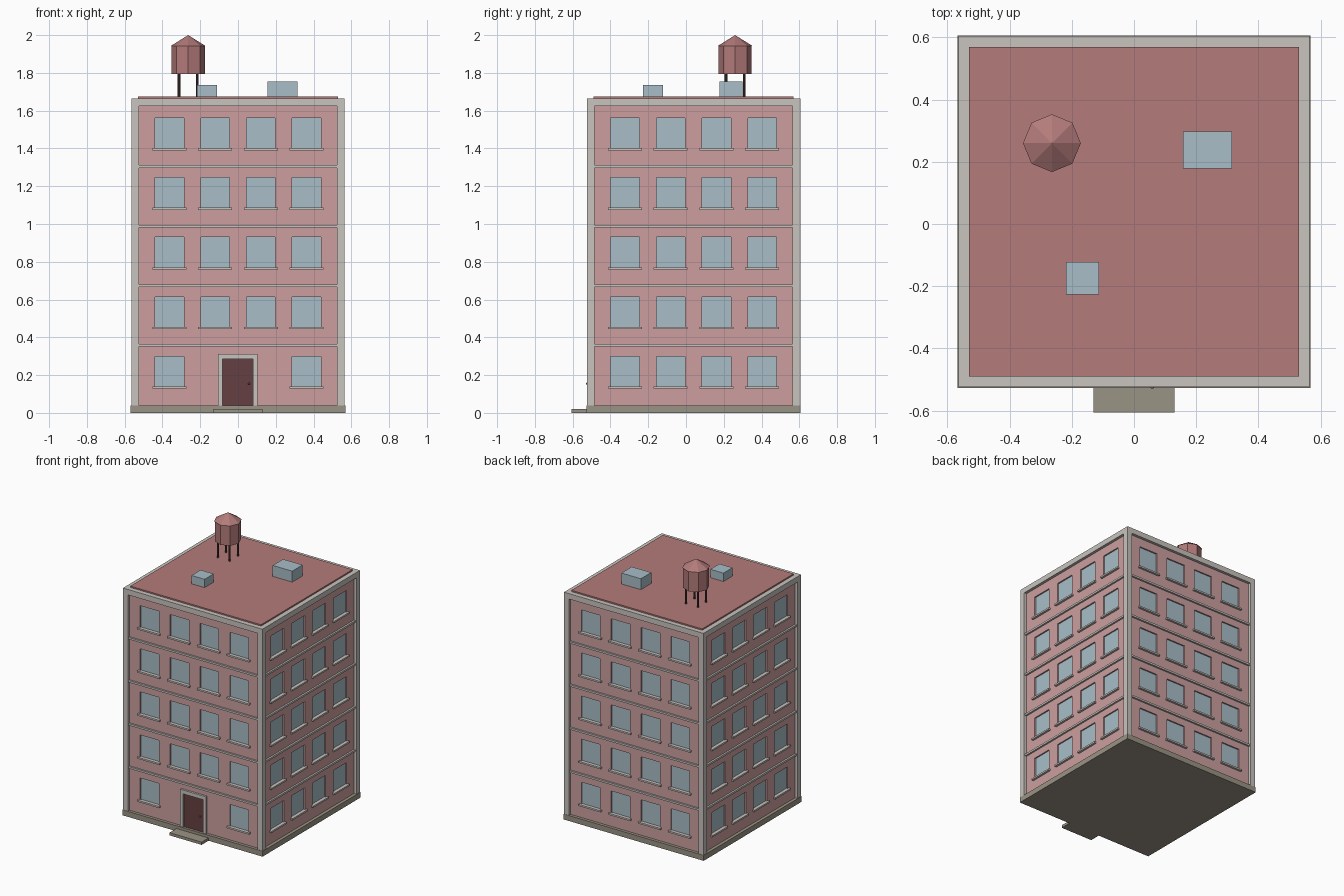
import bpy, bmesh, math
from mathutils import Matrix, Vector

if "Cube" in bpy.data.objects:
    bpy.data.objects.remove(bpy.data.objects["Cube"])

CY = 0.04            # the building sits back to leave room for the step
OUT, IN, WALL = 0.565, 0.525, 0.545   # half widths: frame outside, frame inside, wall face
FLOORS, PITCH = 5, 0.3155
WIN_X = [-0.363, -0.121, 0.121, 0.363]
WIN_W, WIN_H, WIN_Z = 0.152, 0.162, 0.137


def mat(name, r, g, b):
    m = bpy.data.materials.new(name)
    lin = [((c / 255 + 0.055) / 1.055) ** 2.4 for c in (r, g, b)]
    m.diffuse_color = (*lin, 1)
    m.use_nodes = True
    m.node_tree.nodes["Principled BSDF"].inputs["Base Color"].default_value = m.diffuse_color
    return m


PINK = mat("pink wall", 205, 159, 159)
RED = mat("roof red", 179, 123, 122)
STONE = mat("pale stone", 200, 195, 190)
BASE = mat("base stone", 154, 147, 133)
GLASS = mat("pale blue glass", 168, 190, 200)
DOOR = mat("door maroon", 102, 64, 66)
DARK = mat("dark leg", 82, 60, 60)


def finish(name, bm, *mats):
    me = bpy.data.meshes.new(name)
    bm.to_mesh(me)
    bm.free()
    for m in mats:
        me.materials.append(m)
    ob = bpy.data.objects.new(name, me)
    bpy.context.collection.objects.link(ob)
    return ob


def add_box(bm, lo, hi, xf=Matrix()):
    lo, hi = Vector(lo), Vector(hi)
    s = hi - lo
    bmesh.ops.create_cube(bm, size=1, matrix=xf @ Matrix.Translation((lo + hi) / 2)
                          @ Matrix.Diagonal((s.x, s.y, s.z, 1)))


def box(name, lo, hi, m):
    bm = bmesh.new()
    add_box(bm, lo, hi)
    return finish(name, bm, m)


def add_cone(bm, x, y, z0, z1, r0, r1, sides):
    bmesh.ops.create_cone(bm, cap_ends=True, segments=sides, radius1=r0, radius2=r1, depth=z1 - z0,
                          matrix=Matrix.Translation((x, y, (z0 + z1) / 2)))


# Each side is modelled facing -y and turned about the building centre
SIDES = [("front", 0), ("right", 90), ("back", 180), ("left", 270)]
us = [-WALL] + [c + s * WIN_W / 2 for c in WIN_X for s in (-1, 1)] + [WALL]
vs = [0.03] + [WIN_Z + f * PITCH + h for f in range(FLOORS) for h in (0, WIN_H)] + [1.65]

for side, angle in SIDES:
    xf = Matrix.Translation((0, CY, 0)) @ Matrix.Rotation(math.radians(angle), 4, 'Z')
    bays = [(c, f) for c in range(4) for f in range(FLOORS)
            if not (side == "front" and f == 0 and c in (1, 2))]

    # wall with shallow recessed windows
    bm = bmesh.new()
    grid = [[bm.verts.new((u, -WALL, v)) for v in vs] for u in us]
    panes = []
    for i in range(len(us) - 1):
        for j in range(len(vs) - 1):
            f = bm.faces.new((grid[i][j], grid[i + 1][j], grid[i + 1][j + 1], grid[i][j + 1]))
            if i % 2 and j % 2 and (i // 2, j // 2) in bays:
                panes.append(f)
    for f in bmesh.ops.extrude_discrete_faces(bm, faces=panes)["faces"]:
        f.material_index = 1
        bmesh.ops.translate(bm, verts=f.verts, vec=(0, 0.01, 0))
    bm.transform(xf)
    finish(side + "_wall", bm, PINK, GLASS)

    # window sills
    bm = bmesh.new()
    for c, f in bays:
        z = WIN_Z + f * PITCH
        add_box(bm, (WIN_X[c] - 0.09, -0.561, z - 0.009), (WIN_X[c] + 0.09, -0.536, z + 0.003), xf)
    finish(side + "_sills", bm, STONE)

    # floor bands and top beam
    bm = bmesh.new()
    for f in range(FLOORS - 1):
        z = 0.358 + f * PITCH
        add_box(bm, (-IN, -0.558, z - 0.007), (IN, -0.535, z + 0.007), xf)
    add_box(bm, (-IN, -OUT, 1.625), (IN, -IN, 1.665), xf)
    finish(side + "_bands", bm, STONE)

    # corner column
    bm = bmesh.new()
    add_box(bm, (-OUT, -OUT, 0.03), (-IN, -IN, 1.665), xf)
    finish(side + "_corner_column", bm, STONE)

# base, step and roof
box("base", (-0.568, CY - 0.567, 0), (0.568, CY + 0.567, 0.04), BASE)
box("door_step", (-0.13, -0.607, 0), (0.13, -0.5, 0.02), BASE)
box("roof_slab", (-0.53, CY - 0.53, 1.64), (0.53, CY + 0.53, 1.675), RED)

# door, surround and knob
box("door", (-0.081, CY - 0.549, 0.04), (0.079, CY - 0.53, 0.284), DOOR)
bm = bmesh.new()
y0, y1 = CY - 0.56, CY - 0.53
add_box(bm, (-0.105, y0, 0.04), (-0.081, y1, 0.312))
add_box(bm, (0.079, y0, 0.04), (0.103, y1, 0.312))
add_box(bm, (-0.081, y0, 0.284), (0.079, y1, 0.312))
finish("door_surround", bm, STONE)
bm = bmesh.new()
bmesh.ops.create_icosphere(bm, subdivisions=2, radius=0.006,
                           matrix=Matrix.Translation((0.058, CY - 0.564, 0.155)))
add_box(bm, (0.056, CY - 0.562, 0.153), (0.06, CY - 0.545, 0.157))
finish("door_knob", bm, RED)

# rooftop boxes
box("large_roof_box", (0.157, 0.178, 1.67), (0.315, 0.298, 1.755), GLASS)
box("small_roof_box", (-0.218, -0.227, 1.67), (-0.112, -0.122, 1.736), GLASS)

# water tank on four legs
TX, TY = -0.264, 0.26
bm = bmesh.new()
add_cone(bm, TX, TY, 1.795, 1.945, 0.088, 0.088, 8)
finish("tank_body", bm, RED)
bm = bmesh.new()
add_cone(bm, TX, TY, 1.942, 2.0, 0.093, 0, 8)
finish("tank_roof", bm, RED)
bm = bmesh.new()
for sx in (-1, 1):
    for sy in (-1, 1):
        add_cone(bm, TX + sx * 0.048, TY + sy * 0.048, 1.67, 1.8, 0.007, 0.007, 8)
finish("tank_legs", bm, DARK)
